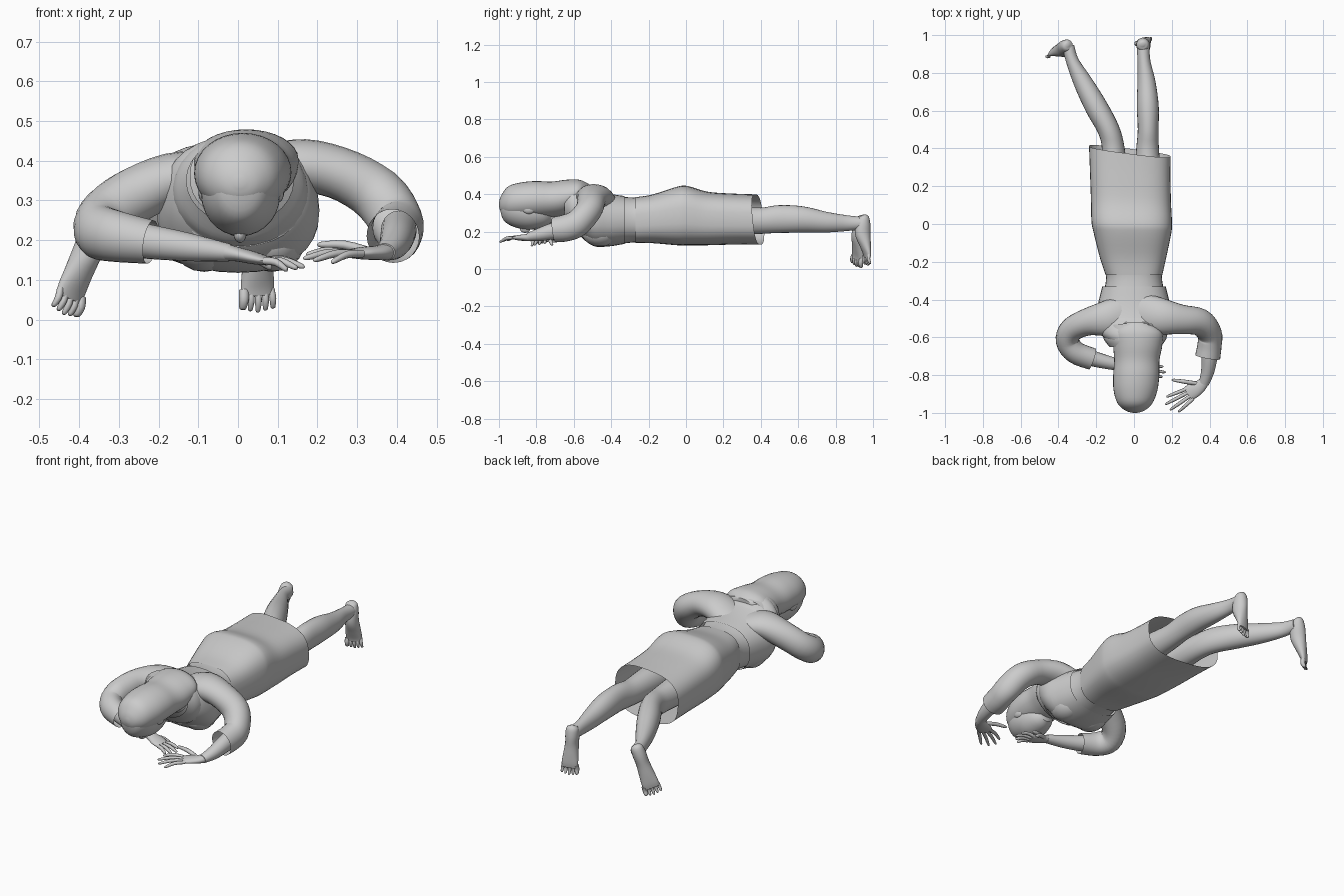
import bpy, bmesh, math
from mathutils import Vector


def spline(pts, sub):
    """Catmull-Rom interpolation of every value in the control points."""
    out, n = [], len(pts)
    for i in range(n - 1):
        p0, p1, p2, p3 = pts[max(i - 1, 0)], pts[i], pts[i + 1], pts[min(i + 2, n - 1)]
        for k in range(sub):
            t = k / sub
            out.append([0.5 * (2 * b + (c - a) * t + (2 * a - 5 * b + 4 * c - d) * t * t
                               + (3 * b - a - 3 * c + d) * t ** 3)
                        for a, b, c, d in zip(p0, p1, p2, p3)])
    out.append(list(pts[-1]))
    return out


def tube(name, pts, up=(0, 0, 1), n=20, p=2.0, sub=4, axis=None, caps=(True, True), slant=(0, 0)):
    """Loft of superellipse rings; each point is x, y, z, half width, half height."""
    rows = spline(pts, sub)
    bm = bmesh.new()
    rings = []
    for i, r in enumerate(rows):
        a, b = rows[max(i - 1, 0)], rows[min(i + 1, len(rows) - 1)]
        t = Vector(axis) if axis else (Vector(b[:3]) - Vector(a[:3])).normalized()
        side = t.cross(Vector(up)).normalized()
        top = side.cross(t)
        w, h = max(r[3], 0.002), max(r[4], 0.002)
        f = i / (len(rows) - 1)
        ring = []
        for k in range(n):
            c, s = math.cos(2 * math.pi * k / n), math.sin(2 * math.pi * k / n)
            u = math.copysign(abs(c) ** (2 / p), c) * w
            v = math.copysign(abs(s) ** (2 / p), s) * h
            co = Vector(r[:3]) + side * u + top * v + t * (u * slant[0] + v * slant[1]) * f ** 3
            ring.append(bm.verts.new(co))
        rings.append(ring)
    for A, B in zip(rings, rings[1:]):
        for k in range(n):
            bm.faces.new((A[k], A[(k + 1) % n], B[(k + 1) % n], B[k]))
    if caps[0]:
        bm.faces.new(rings[0][::-1])
    if caps[1]:
        bm.faces.new(rings[-1])
    return finish(name, bm)


def finish(name, bm):
    bmesh.ops.recalc_face_normals(bm, faces=bm.faces)
    me = bpy.data.meshes.new(name)
    bm.to_mesh(me)
    bm.free()
    for f in me.polygons:
        f.use_smooth = True
    me.set_sharp_from_angle(angle=math.radians(50))
    ob = bpy.data.objects.new(name, me)
    bpy.context.collection.objects.link(ob)
    return ob


def ball(name, loc, size):
    bm = bmesh.new()
    bmesh.ops.create_uvsphere(bm, u_segments=16, v_segments=10, radius=1)
    for v in bm.verts:
        v.co = Vector([c * s + l for c, s, l in zip(v.co, size, loc)])
    return finish(name, bm)


def digit(name, a, b, r, bend=(0, 0, 0.008), up=(0, 0, 1)):
    a, b = Vector(a), Vector(b)
    m, e = (a + b) / 2 + Vector(bend), a.lerp(b, 0.92)
    tube(name, [(*a, r, r), (*m, r, r), (*e, r * .7, r * .7), (*b, .002, .002)], up=up, n=8, sub=3)


Y = (0, 1, 0)
# torso from shoulders to hips
tube("torso", [(0, -.66, .35, .05, .05), (0, -.61, .345, .09, .085), (0, -.55, .305, .19, .14),
               (0, -.46, .27, .19, .138), (0, -.38, .262, .165, .13), (0, -.28, .262, .148, .12),
               (-.005, -.2, .268, .168, .125), (-.01, -.1, .28, .19, .14)], axis=Y, n=32, p=2.3)
# cropped jacket, open at the waist
tube("jacket", [(0, -.63, .36, .12, .1), (0, -.58, .325, .18, .135), (0, -.5, .275, .205, .15),
                (0, -.42, .262, .19, .142), (0, -.33, .262, .168, .128)],
     axis=Y, n=32, p=2.3, caps=(False, False))
for s in (-1, 1):
    ball("chest", (s * .085, -.46, .2), (.085, .1, .08))
# long open skirt
tube("skirt", [(0, -.27, .262, .15, .122), (-.005, -.18, .268, .175, .13), (-.008, -.05, .283, .205, .156),
               (-.012, .01, .285, .213, .159), (-.016, .12, .27, .212, .143), (-.02, .26, .267, .213, .136),
               (-.022, .385, .265, .216, .134)],
     axis=Y, n=40, p=2.8, caps=(False, False), slant=(-.13, -.1))
# neck, face and hair
tube("neck", [(0, -.58, .34, .07, .07), (.005, -.68, .34, .058, .06), (.01, -.78, .33, .06, .06)])
tube("head", [(.005, -.995, .34, .02, .02), (.005, -.975, .335, .06, .075), (.005, -.92, .325, .09, .1),
              (.007, -.84, .31, .098, .1), (.01, -.76, .3, .075, .075), (.01, -.72, .29, .04, .04)],
     axis=Y, n=28)
ball("nose", (.005, -.86, .215), (.016, .028, .022))
ball("lips", (.005, -.805, .222), (.03, .016, .014))
for s in (-1, 1):
    ball("ear", (s * .092 + .008, -.84, .32), (.016, .035, .026))
tube("hair", [(.005, -1, .345, .01, .01), (.005, -.988, .348, .05, .045), (.005, -.95, .358, .092, .084),
              (.008, -.88, .365, .116, .098), (.012, -.8, .37, .122, .1), (.015, -.72, .372, .12, .095),
              (.02, -.64, .385, .13, .092), (.02, -.57, .41, .125, .067), (.01, -.52, .42, .06, .035)],
     axis=Y, n=32)
# folded collar around the neck
tube("collar", [(.005, -.65, .35, .135, .11), (.005, -.61, .335, .165, .135), (.005, -.56, .32, .175, .138)],
     axis=Y, n=28, caps=(False, False), slant=(0, .25))

# sleeves growing out of the back
tube("left_sleeve", [(-.02, -.48, .335, .11, .06), (-.14, -.5, .358, .095, .065), (-.25, -.52, .318, .072, .07),
                     (-.33, -.56, .265, .065, .07), (-.352, -.62, .225, .062, .07), (-.31, -.68, .21, .06, .065),
                     (-.22, -.715, .195, .058, .055)],
     n=24, caps=(True, False))
tube("right_sleeve", [(.02, -.47, .345, .11, .06), (.14, -.49, .385, .098, .068), (.25, -.505, .37, .078, .066),
                      (.35, -.52, .315, .072, .07), (.4, -.58, .245, .065, .072), (.4, -.64, .22, .064, .072),
                      (.39, -.705, .21, .067, .068)],
     n=24, caps=(True, False))
# forearms
tube("left_forearm", [(-.35, -.64, .22, .045, .05), (-.25, -.7, .2, .043, .045), (-.13, -.735, .183, .035, .036),
                      (-.02, -.755, .168, .026, .022)])
tube("right_forearm", [(.405, -.6, .225, .045, .05), (.4, -.7, .205, .042, .045), (.39, -.78, .185, .035, .035),
                       (.37, -.845, .17, .027, .022)])
# palms
tube("left_palm", [(-.035, -.753, .17, .025, .022), (.0, -.762, .164, .033, .018), (.04, -.772, .155, .042, .016),
                   (.075, -.78, .147, .038, .011)])
tube("right_palm", [(.375, -.83, .17, .026, .022), (.35, -.858, .168, .034, .018), (.315, -.88, .167, .042, .016),
                    (.285, -.9, .166, .038, .011)])
# fingers
for i, tip in enumerate([(.155, -.755, .14), (.168, -.785, .133), (.15, -.81, .13), (.125, -.825, .125)]):
    digit("left_finger", (.065, -.752 - i * .019, .148), tip, .0095)
digit("left_thumb", (.005, -.74, .16), (.085, -.715, .13), .011)
for i, tip in enumerate([(.172, -.915, .165), (.165, -.955, .155), (.19, -.985, .15), (.235, -.995, .145)]):
    digit("right_finger", (.278 + i * .012, -.873 - i * .017, .166), tip, .0095)
digit("right_thumb", (.335, -.845, .17), (.2, -.825, .19), .011)

# legs
tube("left_leg", [(-.1, .05, .26, .085, .085), (-.105, .25, .258, .072, .078), (-.11, .4, .258, .06, .07),
                  (-.135, .5, .265, .058, .072), (-.2, .62, .262, .06, .068), (-.27, .75, .25, .05, .055),
                  (-.325, .86, .245, .034, .042), (-.348, .94, .245, .032, .034)], n=24)
tube("right_leg", [(.07, .05, .26, .085, .085), (.072, .25, .258, .072, .078), (.072, .4, .258, .06, .07),
                   (.075, .5, .267, .055, .074), (.073, .62, .265, .058, .07), (.066, .75, .25, .048, .055),
                   (.053, .86, .245, .034, .042), (.048, .94, .245, .034, .034)], n=24)


# feet pointing down, soles facing back
def foot(side, heel, toe, up):
    h, t, u = Vector(heel), Vector(toe), Vector(up).normalized()
    rows = [(0, .01, .01, 0), (.05, .03, .028, 0), (.2, .036, .04, -.008), (.4, .035, .042, -.014),
            (.62, .04, .03, -.006), (.8, .044, .019, 0), (.9, .042, .013, 0)]
    tube(side + "_foot", [(*(h.lerp(t, f) + u * o), w, d) for f, w, d, o in rows], up=up)
    d = (t - h).normalized()
    s = d.cross(u).normalized()
    for i in range(5):
        o = (i - 2) * .018
        big = i == (4 if side == "left" else 0)
        base = h.lerp(t, .84) + s * o
        tip = base + d * (.058 - .004 * abs(i - 2)) + s * o * .12
        digit("toe", base, tip, .013 if big else .009, bend=-u * .006, up=up)


foot("left", (-.35, .95, .287), (-.435, .912, .025), (-.66, .75, 0))
foot("right", (.045, .95, .29), (.05, .972, .035), (-.3, .95, 0))
